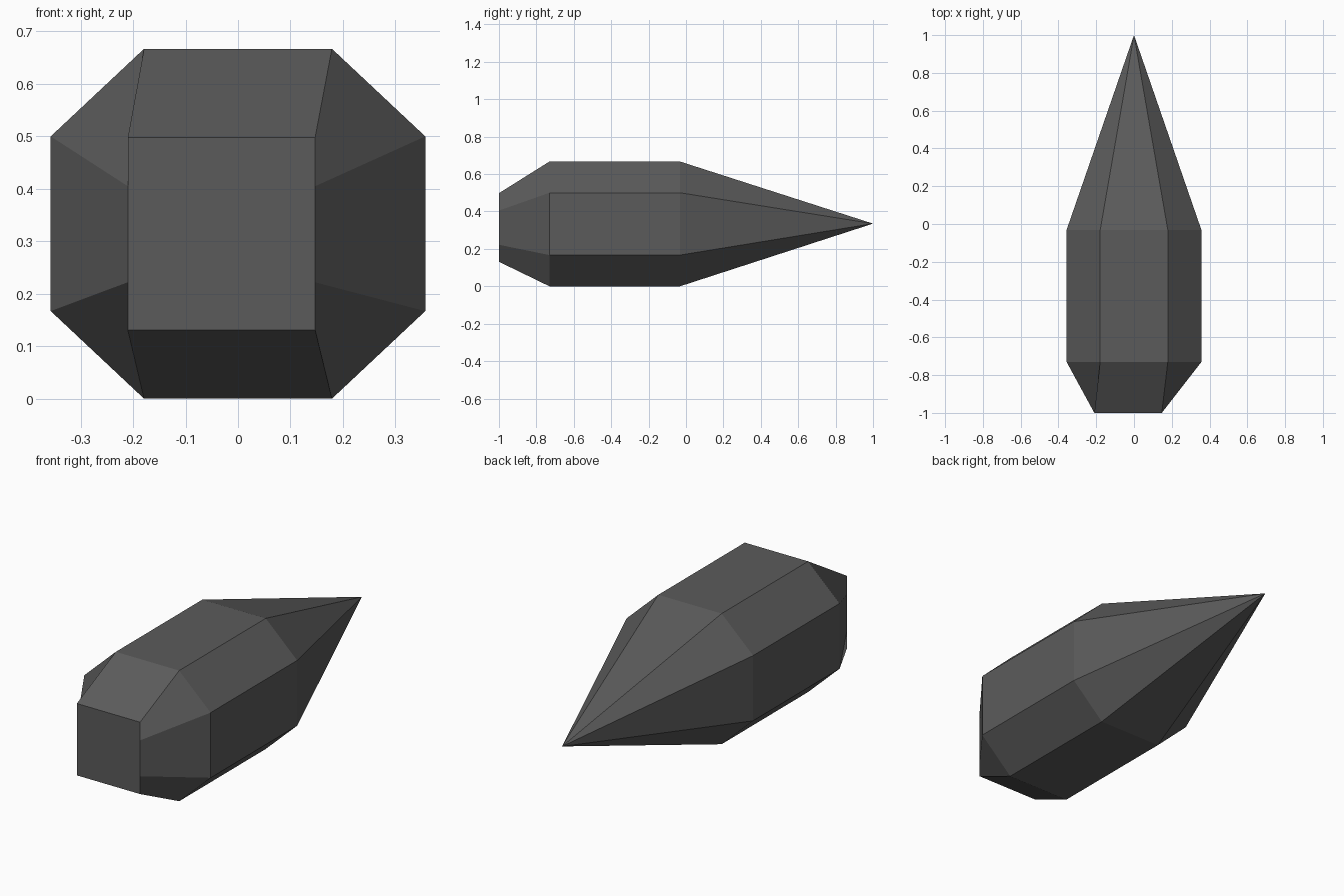
import bpy, bmesh

if "Cube" in bpy.data.objects:
    bpy.data.objects.remove(bpy.data.objects["Cube"])

# Single dark grey material
grey = bpy.data.materials.new("dark grey")
grey.diffuse_color = (0.105, 0.105, 0.105, 1)
grey.use_nodes = True
grey.node_tree.nodes["Principled BSDF"].inputs["Base Color"].default_value = grey.diffuse_color


def section(bm, y, xs_out, xs_in, z_out, z_in):
    """Eight-sided cross-section, going round from the top left corner."""
    (xl, xr), (il, ir) = xs_out, xs_in
    (zb, zt), (jb, jt) = z_out, z_in
    pts = [(il, zt), (ir, zt), (xr, jt), (xr, jb),
           (ir, zb), (il, zb), (xl, jb), (xl, jt)]
    return [bm.verts.new((x, y, z)) for x, z in pts]


bm = bmesh.new()
# Blunt front end (slightly off centre), then the straight shaft
front = section(bm, -1.0, (-0.21, 0.147), (-0.21, 0.147), (0.131, 0.498), (0.222, 0.405))
shaft_a = section(bm, -0.73, (-0.357, 0.357), (-0.179, 0.179), (0, 0.667), (0.167, 0.5))
shaft_b = section(bm, -0.032, (-0.357, 0.357), (-0.179, 0.179), (0, 0.667), (0.167, 0.5))
tip = bm.verts.new((0, 1.0, 0.335))

# Cap, side bands and pointed end
bm.faces.new(front)
for i in range(8):
    j = (i + 1) % 8
    for a, b in ((front, shaft_a), (shaft_a, shaft_b)):
        bm.faces.new((a[i], a[j], b[j], b[i]))
    bm.faces.new((shaft_b[i], shaft_b[j], tip))
bmesh.ops.recalc_face_normals(bm, faces=bm.faces)

mesh = bpy.data.meshes.new("crystal_shard")
bm.to_mesh(mesh)
bm.free()
mesh.materials.append(grey)
bpy.context.collection.objects.link(bpy.data.objects.new("crystal_shard", mesh))
